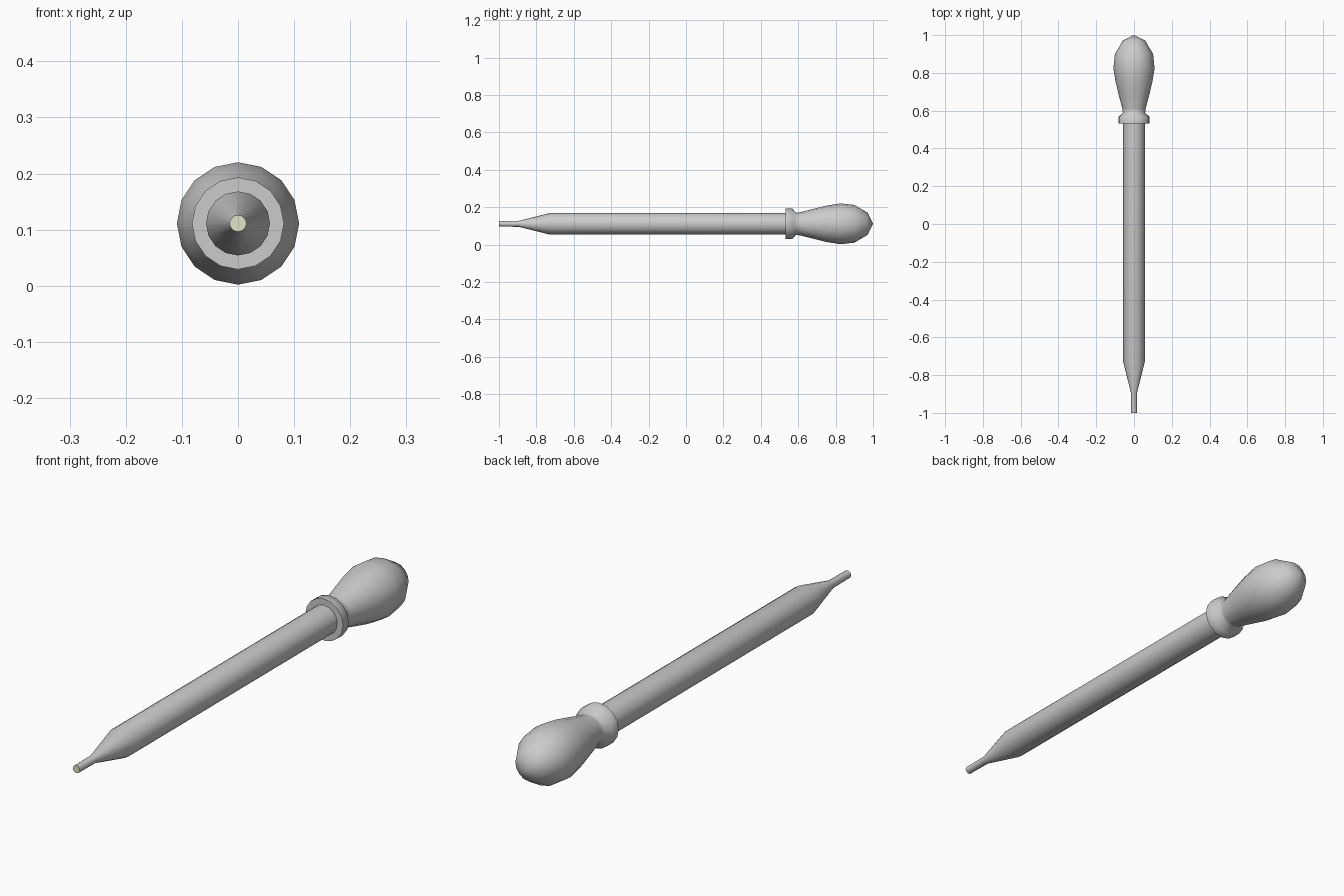
import bpy, bmesh
from math import sin, cos, pi

if "Cube" in bpy.data.objects:
    bpy.data.objects.remove(bpy.data.objects["Cube"])

AXIS_Z = 0.111
SIDES = 16


def lathe(name, profile, angle=40):
    """Revolve (y, radius) points around the long axis; radius 0 makes a pole."""
    bm = bmesh.new()
    rings = []
    for y, r in profile:
        n = SIDES if r > 0 else 1
        rings.append([bm.verts.new((r * sin(2 * pi * i / SIDES), y,
                                    AXIS_Z + r * cos(2 * pi * i / SIDES)))
                      for i in range(n)])
    for a, b in zip(rings, rings[1:]):
        for i in range(SIDES):
            j = (i + 1) % SIDES
            corners = [a[i % len(a)], a[j % len(a)], b[j % len(b)], b[i % len(b)]]
            bm.faces.new(list(dict.fromkeys(corners)))
    # rings run clockwise seen from the front, so the faces point outward
    bmesh.ops.recalc_face_normals(bm, faces=bm.faces)
    mesh = bpy.data.meshes.new(name)
    bm.to_mesh(mesh)
    bm.free()
    obj = bpy.data.objects.new(name, mesh)
    bpy.context.collection.objects.link(obj)
    bpy.ops.object.select_all(action='DESELECT')
    obj.select_set(True)
    bpy.context.view_layer.objects.active = obj
    bpy.ops.object.shade_smooth_by_angle(angle=angle * pi / 180)
    return obj


# Straight barrel narrowing to a thin nozzle
lathe("glass_tube", [(-1.0, 0.015), (-0.895, 0.016), (-0.73, 0.057), (0.535, 0.057)])

# Pale opening at the nozzle end
opening = lathe("nozzle_opening", [(-1.0, 0), (-1.0, 0.015)])
for poly in opening.data.polygons:
    if poly.normal.y > 0:
        poly.flip()
pale = bpy.data.materials.new("pale_opening")
pale.diffuse_color = (0.75, 0.78, 0.55, 1)
pale.use_nodes = True
pale.node_tree.nodes["Principled BSDF"].inputs["Base Color"].default_value = pale.diffuse_color
opening.data.materials.append(pale)

# Squeeze bulb with its flared collar
lathe("rubber_bulb", [
    (0.533, 0.055), (0.533, 0.082), (0.568, 0.082), (0.588, 0.059),
    (0.61, 0.062), (0.685, 0.081), (0.75, 0.097), (0.825, 0.109),
    (0.90, 0.101), (0.97, 0.06), (1.0, 0)], angle=60)
